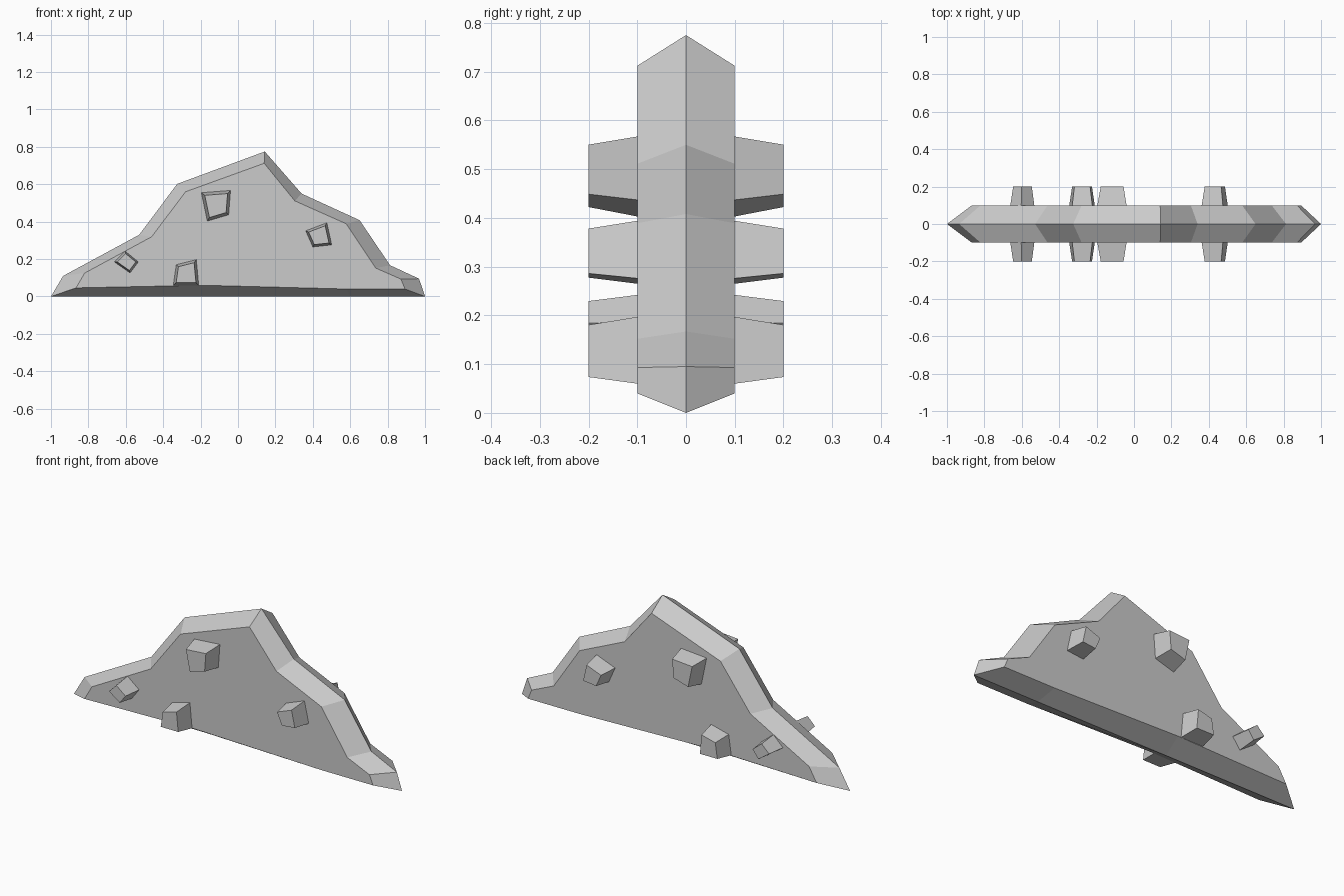
import bpy
import bmesh

cube = bpy.data.objects.get("Cube")
if cube:
    bpy.data.objects.remove(cube, do_unlink=True)

stone = bpy.data.materials.new("stone grey")
stone.use_nodes = True
GREY = (0.6, 0.6, 0.6, 1)
stone.diffuse_color = GREY
stone.node_tree.nodes["Principled BSDF"].inputs["Base Color"].default_value = GREY


def loft(name, rings):
    """Skin matching (y, [(x, z)...]) outlines and cap both ends."""
    bm = bmesh.new()
    loops = [[bm.verts.new((x, y, z)) for x, z in pts] for y, pts in rings]
    for a, b in zip(loops, loops[1:]):
        for i in range(len(a)):
            j = (i + 1) % len(a)
            bm.faces.new((a[i], a[j], b[j], b[i]))
    bm.faces.new(loops[0])
    bm.faces.new(loops[-1])
    bmesh.ops.recalc_face_normals(bm, faces=bm.faces[:])
    mesh = bpy.data.meshes.new(name)
    bm.to_mesh(mesh)
    bm.free()
    mesh.materials.append(stone)
    obj = bpy.data.objects.new(name, mesh)
    bpy.context.collection.objects.link(obj)


# Slab: widest outline on the middle ridge, smaller outline on both faces
ridge = [(-1, 0), (-.935, .11), (-.528, .33), (-.325, .602), (.143, .775),
         (.34, .55), (.65, .408), (.813, .167), (.968, .095), (1, 0),
         (.6, 0), (-.2, 0)]
face = [(-.866, .046), (-.82, .125), (-.462, .319), (-.28, .56), (.14, .712),
        (.304, .511), (.578, .389), (.736, .152), (.871, .093), (.893, .04),
        (.58, .04), (-.19, .06)]
loft("rock_slab", [(-.1, face), (0, ridge), (.1, face)])

# Tapered studs on the front and back faces
studs = {
    "upper_stud": [(-.196, .555), (-.04, .567), (-.05, .437), (-.164, .403)],
    "right_stud": [(.362, .351), (.475, .394), (.501, .276), (.4, .265)],
    "left_stud": [(-.661, .185), (-.603, .242), (-.533, .185), (-.577, .126)],
    "base_stud": [(-.33, .17), (-.223, .197), (-.21, .06), (-.346, .06)],
}
for name, foot in studs.items():
    cx = sum(x for x, z in foot) / 4
    cz = sum(z for x, z in foot) / 4
    tip = [(cx + (x - cx) * .78, cz + (z - cz) * .78) for x, z in foot]
    for side, s in (("front", -1), ("back", 1)):
        loft(f"{side}_{name}", [(s * .1, foot), (s * .2, tip)])
